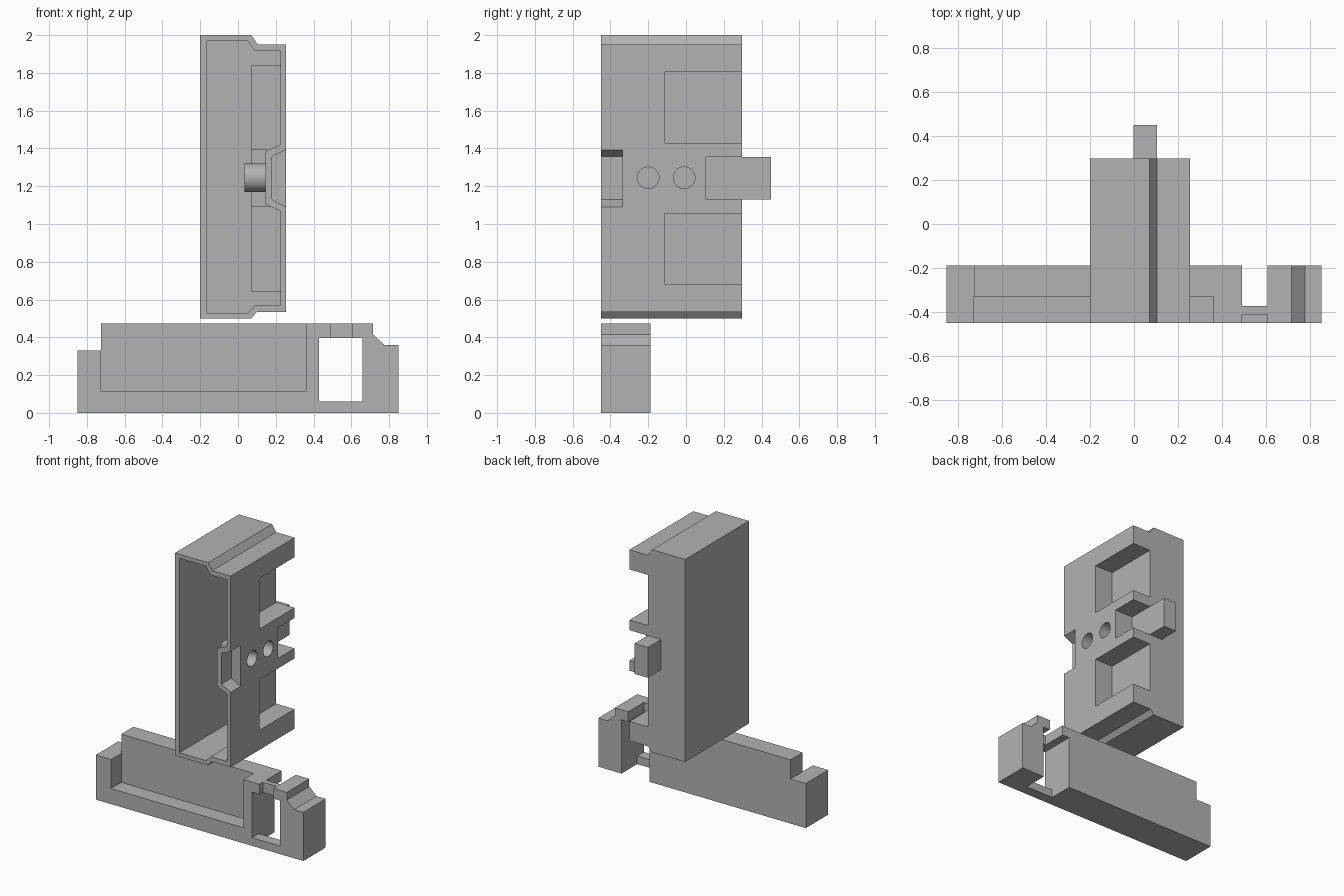
import bpy, bmesh, math
from mathutils import Matrix

cube = bpy.data.objects.get("Cube")
if cube:
    bpy.data.objects.remove(cube, do_unlink=True)

grey = bpy.data.materials.new("plain grey")
grey.use_nodes = True
colour = (0.45, 0.45, 0.45, 1)
grey.diffuse_color = colour
grey.node_tree.nodes["Principled BSDF"].inputs["Base Color"].default_value = colour


def add(name, bm):
    bmesh.ops.recalc_face_normals(bm, faces=bm.faces)
    mesh = bpy.data.meshes.new(name)
    bm.to_mesh(mesh)
    bm.free()
    mesh.materials.append(grey)
    obj = bpy.data.objects.new(name, mesh)
    bpy.context.collection.objects.link(obj)
    return obj


def prism(name, outline, y0, y1):
    """Extrude an x-z outline along y."""
    bm = bmesh.new()
    face = bm.faces.new([bm.verts.new((x, y0, z)) for x, z in outline])
    new = bmesh.ops.extrude_face_region(bm, geom=[face])["geom"]
    verts = [v for v in new if isinstance(v, bmesh.types.BMVert)]
    bmesh.ops.translate(bm, verts=verts, vec=(0, y1 - y0, 0))
    return add(name, bm)


def box(name, x, y, z):
    return prism(name, [(x[0], z[0]), (x[1], z[0]), (x[1], z[1]), (x[0], z[1])], *y)


def rod(name, radius, x0, x1, y, z):
    bm = bmesh.new()
    place = Matrix.Translation(((x0 + x1) / 2, y, z)) @ Matrix.Rotation(math.pi / 2, 4, 'Y')
    bmesh.ops.create_cone(bm, cap_ends=True, segments=48, radius1=radius,
                          radius2=radius, depth=x1 - x0, matrix=place)
    return add(name, bm)


def combine(obj, parts, operation='DIFFERENCE'):
    """Apply each part as a boolean, then discard it."""
    for part in parts:
        part.hide_render = True
        mod = obj.modifiers.new("shape", 'BOOLEAN')
        mod.operation = operation
        mod.solver = 'EXACT'
        mod.object = part
        bpy.context.view_layer.update()
        result = bpy.data.meshes.new_from_object(
            obj.evaluated_get(bpy.context.evaluated_depsgraph_get()))
        obj.modifiers.clear()
        obj.data = result
        bpy.data.objects.remove(part, do_unlink=True)


# Tall housing: stepped outline, open at the front
FRONT, BACK, WALL = -0.45, 0.297, 0.035
housing = prism("housing", [(-0.2, 0.5), (0.07, 0.5), (0.1, 0.535), (0.255, 0.535),
                            (0.255, 1.95), (0.105, 1.95), (0.07, 2), (-0.2, 2)], FRONT, BACK)
cavity = prism("cavity", [(-0.165, 0.53), (0.055, 0.53), (0.09, 0.57), (0.224, 0.57),
                          (0.224, 1.915), (0.09, 1.915), (0.05, 1.97), (-0.165, 1.97)],
               FRONT - 0.1, BACK - WALL)

# Recesses at the back of the +x side, each with a thin shell inside the cavity
recesses = [(-0.11, 0.68, 1.055), (-0.11, 1.43, 1.805), (0.105, 1.13, 1.355)]
hole_ys, hole_z = (-0.2, -0.01), 1.245
shells = [box("shell", (0.07, 0.4), (y - WALL, 0.4), (a - 0.038, b + 0.038))
          for y, a, b in recesses]
shells += [rod("boss", 0.075, 0.035, 0.4, y, hole_z) for y in hole_ys]
shells.append(prism("notch_shell", [(0.4, 0.99), (0.145, 1.105), (0.145, 1.385), (0.4, 1.5)],
                    FRONT - 0.2, -0.3))
combine(cavity, shells)

cuts = [cavity]
cuts += [box("recess", (0.105, 0.4), (y, 0.4), (a, b)) for y, a, b in recesses]
cuts += [rod("hole", 0.057, 0.07, 0.4, y, hole_z) for y in hole_ys]
cuts.append(prism("notch", [(0.33, 1.05), (0.255, 1.09), (0.18, 1.13), (0.18, 1.357),
                            (0.255, 1.393), (0.33, 1.43)], FRONT - 0.1, -0.335))
combine(housing, cuts)

# Tab standing out of the housing back
combine(housing, [box("tab", (-0.003, 0.105), (0.28, 0.45), (1.13, 1.355))], 'UNION')

# Low base bar with stepped ends
base = prism("base_bar", [(-0.85, 0), (0.85, 0), (0.85, 0.36), (0.775, 0.36), (0.715, 0.415),
                          (0.715, 0.472), (-0.725, 0.472), (-0.725, 0.33), (-0.85, 0.33)],
             FRONT, -0.188)
combine(base, [
    box("front_tray", (-0.725, 0.36), (-0.6, -0.33), (0.115, 0.6)),
    box("window", (0.43, 0.66), (-0.6, 0), (0.06, 0.397)),
    box("rear_slot", (0.43, 0.66), (-0.371, 0), (-0.1, 0.397)),
    box("rear_top_slot", (0.49, 0.605), (-0.371, 0), (0.3, 0.6)),
    box("front_top_slot", (0.49, 0.605), (-0.6, -0.41), (0.3, 0.6)),
])

# Smooth only the round holes and bosses
for obj in (housing, base):
    bpy.ops.object.select_all(action='DESELECT')
    obj.select_set(True)
    bpy.context.view_layer.objects.active = obj
    bpy.ops.object.shade_smooth_by_angle(angle=math.radians(20))
